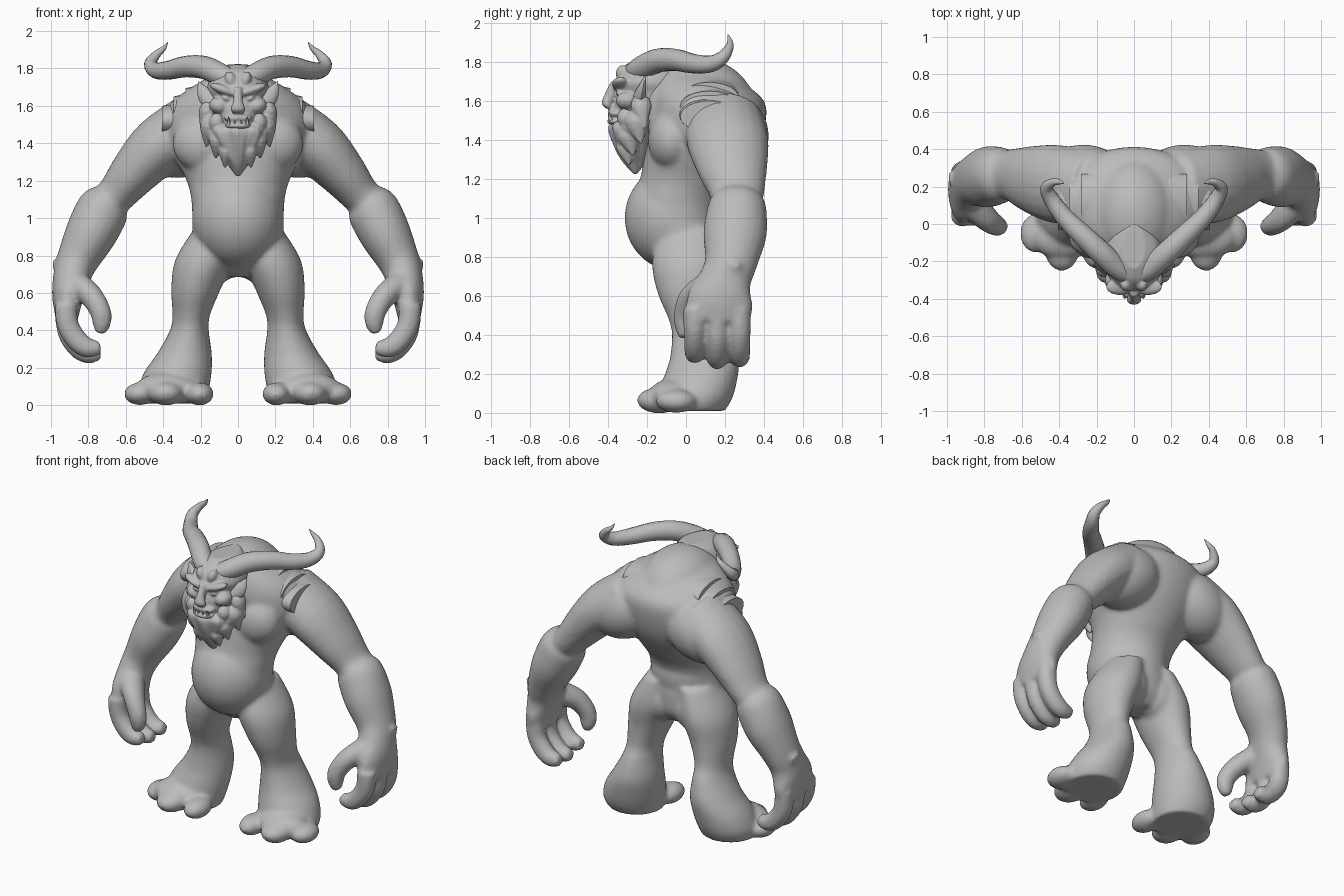
import bpy, bmesh, math
from mathutils import Vector, Matrix

hide = bpy.data.materials.new("stone grey")
hide.diffuse_color = (0.5, 0.5, 0.5, 1)


def smooth_path(pts, n):
    """Catmull-Rom interpolation of position and radii."""
    out = []
    for i in range(len(pts) - 1):
        p = [Vector(pts[max(0, min(len(pts) - 1, i + k))]) for k in (-1, 0, 1, 2)]
        for j in range(n):
            t = j / n
            out.append(0.5 * (2 * p[1] + (p[2] - p[0]) * t
                              + (2 * p[0] - 5 * p[1] + 4 * p[2] - p[3]) * t * t
                              + (3 * p[1] - p[0] - 3 * p[2] + p[3]) * t ** 3))
    return out + [Vector(pts[-1])]


def loft(bm, pts, side=1, seg=20, n=4, axis=None, lobes=0, depth=0.0):
    """Elliptical tube through (x, y, z, radius, radius along y)."""
    path = smooth_path(pts, n)
    rings = []
    for i, p in enumerate(path):
        a, b = path[max(0, i - 1)], path[min(len(path) - 1, i + 1)]
        t = Vector(axis) if axis else Vector((b - a)[:3]).normalized()
        v = Vector((0, 1, 0))
        v = (v - t * v.dot(t)).normalized()
        u = t.cross(v)
        ring = []
        for k in range(seg):
            w = 2 * math.pi * k / seg
            f = 1 + depth * math.cos(lobes * w + i * 0.25)
            c = Vector(p[:3]) + (u * math.cos(w) * max(p[3], .002) + v * math.sin(w) * max(p[4], .002)) * f
            ring.append(bm.verts.new((c.x * side, c.y, c.z)))
        rings.append(ring)
    faces = [bm.faces.new(rings[0]), bm.faces.new(rings[-1])]
    for r, q in zip(rings, rings[1:]):
        for k in range(seg):
            faces.append(bm.faces.new((r[k], r[(k + 1) % seg], q[(k + 1) % seg], q[k])))
    bmesh.ops.recalc_face_normals(bm, faces=faces)


def stack(rows):
    """Rows of (z, half width, front y, back y) as loft points."""
    return [(0, (f + b) / 2, z, rx, (b - f) / 2) for z, rx, f, b in rows]


def ball(bm, c, r, side=1, tilt=0):
    m = Matrix.Translation((c[0] * side, c[1], c[2])) @ Matrix.Rotation(tilt * side, 4, 'Y') @ Matrix.Diagonal((*r, 1))
    bmesh.ops.create_uvsphere(bm, u_segments=32, v_segments=20, radius=1, matrix=m)


def finish(name, bm, voxel=0, iters=0, angle=50):
    me = bpy.data.meshes.new(name)
    bm.to_mesh(me)
    bm.free()
    me.materials.append(hide)
    ob = bpy.data.objects.new(name, me)
    bpy.context.collection.objects.link(ob)
    for p in me.polygons:
        p.use_smooth = True
    if voxel:
        m = ob.modifiers.new("blend", 'REMESH')
        m.mode, m.voxel_size, m.use_smooth_shade = 'VOXEL', voxel, True
        s = ob.modifiers.new("soften", 'SMOOTH')
        s.factor, s.iterations = 0.5, iters
    else:
        bpy.ops.object.select_all(action='DESELECT')
        ob.select_set(True)
        bpy.context.view_layer.objects.active = ob
        bpy.ops.object.shade_smooth_by_angle(angle=math.radians(angle))
    return ob


UP = (0, 0, 1)

# Body: torso, belly, hump, arms, hands, legs and feet fused into one skin
bm = bmesh.new()
loft(bm, stack([(.685, .07, -.06, .12), (.76, .20, -.15, .18), (.88, .24, -.23, .19), (1.0, .245, -.27, .18),
                (1.1, .25, -.27, .21), (1.2, .275, -.235, .28), (1.35, .35, -.21, .37), (1.5, .40, -.19, .41),
                (1.6, .37, -.19, .40), (1.68, .28, -.18, .31), (1.74, .18, -.16, .22)]), axis=UP, seg=40)
ball(bm, (0, -.06, 1.0), (.245, .255, .27))
ball(bm, (0, .05, 1.55), (.25, .31, .275))
for s in (1, -1):
    ball(bm, (.17, -.07, 1.4), (.18, .125, .16), s)
    ball(bm, (.12, .07, .80), (.14, .135, .15), s)
    # back muscle bridging spine and arm
    ball(bm, (.27, .235, 1.42), (.25, .19, .19), s, .5)
    # upper arm, elbow step, forearm and palm
    loft(bm, [(.24, .19, 1.50, .17, .2), (.42, .215, 1.385, .158, .21), (.55, .24, 1.25, .132, .18),
              (.64, .26, 1.14, .108, .145), (.70, .26, 1.08, .1, .13)], s)
    loft(bm, [(.675, .26, 1.12, .08, .10), (.70, .26, 1.085, .125, .14), (.73, .26, 1.03, .142, .155),
              (.79, .25, .91, .137, .163), (.86, .23, .77, .112, .135), (.89, .2, .68, .1, .135),
              (.91, .175, .58, .085, .17), (.915, .165, .47, .062, .165)], s)
    loft(bm, [(.93, .24, .70, .05, .07), (.99, .25, .77, .01, .03)], s)
    # three curled fingers and a thumb
    for y, dz in ((.045, .02), (.16, -.01), (.275, 0)):
        loft(bm, [(.92, y, .54, .062, .06), (.91, y, .41 + dz, .06, .058), (.86, y, .325 + dz, .06, .056),
                  (.80, y, .285 + dz, .055, .053), (.735, y, .29 + dz, .038, .038)], s, seg=12)
    loft(bm, [(.87, .12, .65, .075, .085), (.79, .03, .59, .064, .07), (.735, -.01, .5, .058, .055),
              (.73, -.01, .43, .05, .046), (.745, -.01, .385, .028, .028)], s, seg=12)
    # leg and foot
    loft(bm, [(.12, .03, .95, .11, .16), (.18, .025, .78, .155, .20), (.225, .03, .62, .132, .178),
              (.25, .06, .48, .1, .15), (.26, .085, .40, .104, .158), (.285, .095, .28, .145, .178),
              (.32, .075, .18, .18, .19), (.345, .05, .08, .19, .19), (.345, .03, .01, .175, .17)], s, axis=UP, seg=28)
    ball(bm, (.38, -.07, .09), (.17, .12, .085), s)
    # toes
    for c, r in (((.205, -.13, .06), (.075, .11, .062)), ((.385, -.14, .064), (.092, .112, .066)),
                 ((.525, -.05, .06), (.085, .105, .06))):
        ball(bm, c, r, s)
finish("body", bm, .0125, 12)

# Overlapping hide ridges stepping down over the shoulders
bm = bmesh.new()
for s in (1, -1):
    for x, top in ((.28, 1.70), (.345, 1.655), (.405, 1.605)):
        loft(bm, [(x - .12, .12, top - .07, .09, .16), (x, .12, top - .085, .08, .15)], s, n=1, axis=(1, 0, 0), seg=24)
finish("shoulder_ridges", bm, angle=40)

# Head with brow, eyes, nose, cheeks and jaw
bm = bmesh.new()
loft(bm, stack([(1.82, .06, -.24, .0), (1.78, .13, -.315, .0), (1.70, .165, -.36, .0), (1.64, .15, -.355, .0),
                (1.58, .145, -.37, .0), (1.50, .13, -.36, -.05), (1.42, .10, -.33, -.08)]), axis=UP, seg=28)
loft(bm, [(0, -.355, 1.70, .025, .03), (0, -.39, 1.63, .025, .03), (0, -.405, 1.585, .04, .028),
          (0, -.39, 1.56, .03, .02)], axis=UP, seg=14)
ball(bm, (0, -.355, 1.535), (.075, .045, .025))
ball(bm, (0, -.36, 1.495), (.07, .045, .02))
for s in (1, -1):
    ball(bm, (.075, -.335, 1.685), (.08, .045, .026), s, -.35)
    ball(bm, (.10, -.30, 1.60), (.055, .06, .045), s, -.3)
    ball(bm, (.065, -.338, 1.64), (.026, .024, .014), s, -.3)
    ball(bm, (.04, -.325, 1.74), (.03, .035, .045), s, .3)
finish("head", bm, .007, 4)

# Ears
bm = bmesh.new()
for s in (1, -1):
    loft(bm, [(.13, -.24, 1.61, .055, .035), (.18, -.225, 1.665, .04, .022), (.21, -.21, 1.73, .003, .003)], s, seg=10)
finish("ears", bm)

# Lower teeth
bm = bmesh.new()
for s in (1, -1):
    for x, h in ((.05, .035), (.017, .02)):
        loft(bm, [(x, -.385, 1.50, .011, .011), (x, -.398, 1.505 + h, .002, .002)], s, n=1, seg=8)
finish("teeth", bm)

# Beard: a lobed central mass with pointed locks, blended together
bm = bmesh.new()
loft(bm, stack([(1.51, .14, -.34, -.14), (1.475, .165, -.39, -.14), (1.42, .15, -.385, -.15), (1.34, .095, -.355, -.18),
                (1.28, .05, -.32, -.21), (1.225, .012, -.27, -.25)]), axis=UP, seg=36, lobes=9, depth=.06)
for s in (1, -1):
    for x, y, z, tx, tz, r in ((.15, -.22, 1.62, .195, 1.46, .045), (.14, -.24, 1.54, .17, 1.38, .055),
                               (.10, -.28, 1.46, .12, 1.32, .05), (.06, -.30, 1.40, .07, 1.27, .04),
                               (.11, -.29, 1.55, .12, 1.42, .045)):
        loft(bm, [(x, y, z, r * .6, r * .8), ((x * 2 + tx) / 3, y - .01, (z * 2 + tz) / 3, r, r * 1.2),
                  (tx, y + .01, tz, .006, .006)], s, seg=12)
finish("beard", bm, .006, 4)

# Horns sweeping out, back and up
bm = bmesh.new()
for s in (1, -1):
    loft(bm, [(.02, -.28, 1.74, .045, .045), (.09, -.235, 1.765, .06, .06), (.18, -.15, 1.805, .062, .062),
              (.28, -.055, 1.81, .057, .057), (.375, .04, 1.79, .05, .05), (.44, .13, 1.79, .043, .043),
              (.468, .19, 1.825, .034, .034), (.435, .222, 1.875, .022, .022), (.40, .225, 1.905, .014, .014),
              (.375, .215, 1.94, .002, .002)], s, seg=16)
finish("horns", bm)
